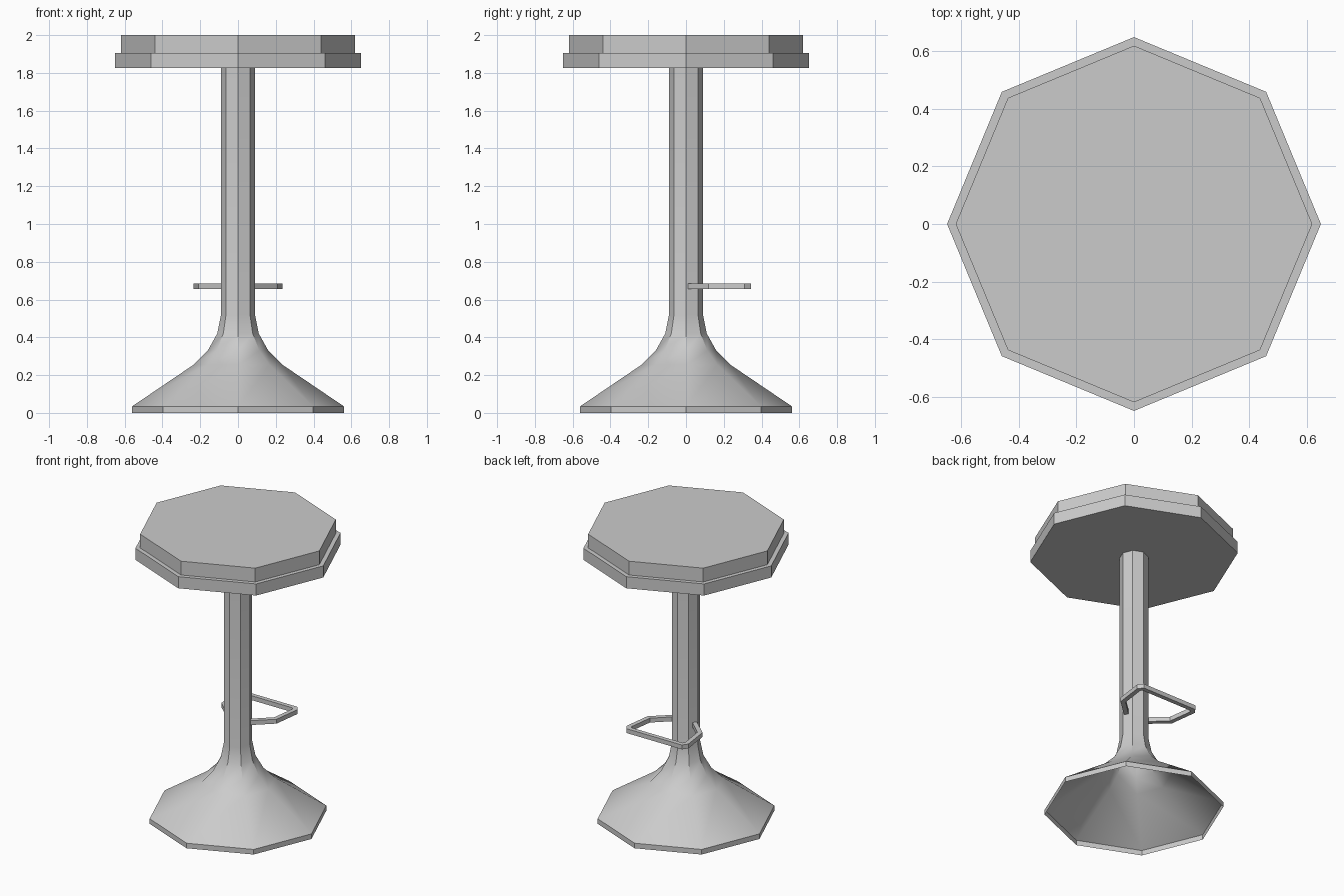
import bpy, bmesh, math

if "Cube" in bpy.data.objects:
    bpy.data.objects.remove(bpy.data.objects["Cube"])

SIDES = 8


def finish(name, bm, smooth=False):
    bmesh.ops.recalc_face_normals(bm, faces=bm.faces)
    mesh = bpy.data.meshes.new(name)
    bm.to_mesh(mesh)
    bm.free()
    obj = bpy.data.objects.new(name, mesh)
    bpy.context.collection.objects.link(obj)
    if smooth:
        bpy.ops.object.select_all(action='DESELECT')
        obj.select_set(True)
        bpy.context.view_layer.objects.active = obj
        bpy.ops.object.shade_smooth_by_angle(angle=math.radians(35))
    return obj


def lathe(name, profile, cap=False, smooth=False):
    """Eight-sided turned part from (radius, height) points."""
    bm = bmesh.new()
    rings = []
    for r, z in profile:
        rings.append([bm.verts.new((r * math.cos(2 * math.pi * i / SIDES),
                                    r * math.sin(2 * math.pi * i / SIDES), z))
                      for i in range(SIDES)])
    for a, b in zip(rings, rings[1:]):
        for i in range(SIDES):
            j = (i + 1) % SIDES
            bm.faces.new((a[i], a[j], b[j], b[i]))
    if cap:
        bm.faces.new(rings[0])
        bm.faces.new(rings[-1])
    return finish(name, bm, smooth)


# Seat: rim plate and slightly smaller cushion
lathe("seat_rim", [(0.65, 1.825), (0.65, 1.905)], cap=True)
lathe("seat_cushion", [(0.62, 1.905), (0.62, 2.0)], cap=True)

# Flared base, hollow underneath, running up into the column
lathe("base_and_column",
      [(0.56, 0.0), (0.56, 0.035), (0.235, 0.255), (0.16, 0.33),
       (0.11, 0.42), (0.09, 0.52), (0.09, 1.83)], smooth=True)

# Footrest: mirrored flat bar bent round the back of the column
outer = [(0.09, 0.01), (0.21, 0.12), (0.235, 0.31), (0.21, 0.345)]
inner = [(0.07, 0.032), (0.181, 0.135), (0.204, 0.302), (0.195, 0.315)]


def mirrored(pts):
    return pts + [(-x, y) for x, y in reversed(pts)]


bm = bmesh.new()
sections = []
for (ox, oy), (ix, iy) in zip(mirrored(outer), mirrored(inner)):
    sections.append([bm.verts.new(c) for c in (
        (ox, oy, 0.655), (ox, oy, 0.685), (ix, iy, 0.685), (ix, iy, 0.655))])
for a, b in zip(sections, sections[1:]):
    for i in range(4):
        j = (i + 1) % 4
        bm.faces.new((a[i], a[j], b[j], b[i]))
bm.faces.new(sections[0])
bm.faces.new(sections[-1])
finish("footrest", bm)
